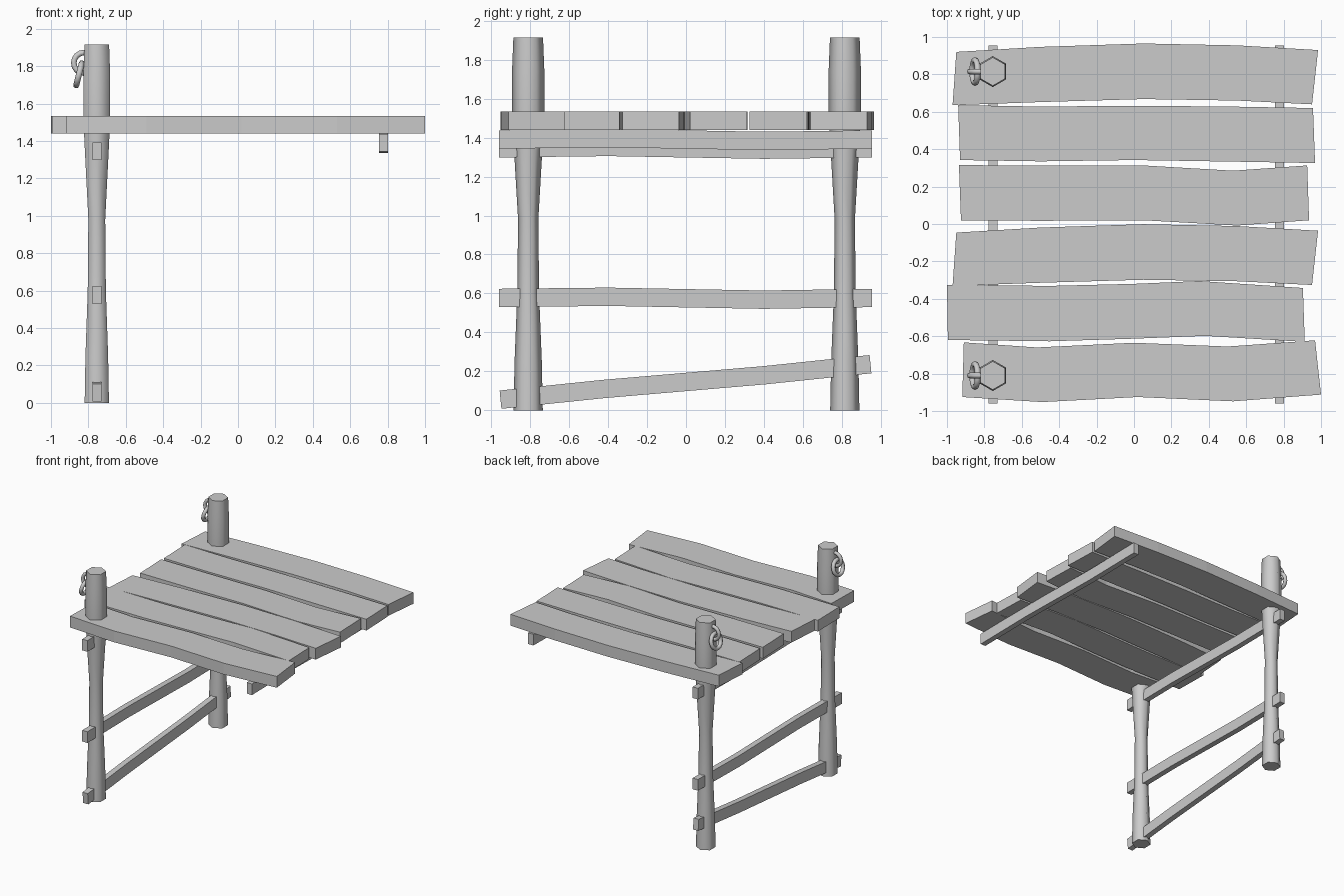
import bpy, bmesh, math
from mathutils import Matrix, Vector

if "Cube" in bpy.data.objects:
    bpy.data.objects.remove(bpy.data.objects["Cube"])


def new_object(name, bm, smooth_angle=None):
    bmesh.ops.recalc_face_normals(bm, faces=bm.faces)
    mesh = bpy.data.meshes.new(name)
    bm.to_mesh(mesh)
    bm.free()
    obj = bpy.data.objects.new(name, mesh)
    bpy.context.collection.objects.link(obj)
    if smooth_angle:
        bpy.ops.object.select_all(action='DESELECT')
        obj.select_set(True)
        bpy.context.view_layer.objects.active = obj
        bpy.ops.object.shade_smooth_by_angle(angle=math.radians(smooth_angle))
    return obj


def loft(name, sections, smooth_angle=None, closed=False):
    """Skin a list of cross-sections, capping the ends unless it is a closed loop."""
    bm = bmesh.new()
    rings = [[bm.verts.new(p) for p in s] for s in sections]
    pairs = list(zip(rings, rings[1:]))
    if closed:
        pairs.append((rings[-1], rings[0]))
    n = len(rings[0])
    for a, b in pairs:
        for i in range(n):
            j = (i + 1) % n
            bm.faces.new((a[i], a[j], b[j], b[i]))
    if not closed:
        bm.faces.new(rings[0])
        bm.faces.new(rings[-1])
    return new_object(name, bm, smooth_angle)


def plank(name, back, front):
    """Board between a back and a front edge, each a list of (x, y)."""
    lo, hi = 1.44, 1.535
    loft(name, [[(bx, by, lo), (bx, by, hi), (fx, fy, hi), (fx, fy, lo)]
                for (bx, by), (fx, fy) in zip(back, front)])


def rail(name, x, path, tilt=0):
    """Square-cut rail along y, path is a list of (y, z) centres."""
    h, w = 0.047, 0.024
    dy, dz = -math.sin(tilt) * h, math.cos(tilt) * h
    loft(name, [[(x - w, y - dy, z - dz), (x + w, y - dy, z - dz),
                 (x + w, y + dy, z + dz), (x - w, y + dy, z + dz)] for y, z in path])


def ring(name, centre, major, minor, rotation):
    place = Matrix.Translation(centre) @ rotation
    sections = []
    for i in range(16):
        a = math.tau * i / 16
        sections.append([place @ Vector(((major + minor * math.cos(b)) * math.cos(a),
                                         (major + minor * math.cos(b)) * math.sin(a),
                                         minor * math.sin(b)))
                         for b in (math.tau * k / 8 for k in range(8))])
    loft(name, sections, 60, closed=True)


# Deck planks, from back to front
def arched_plank(name, shift):
    plank(name,
          [(-.95, .92 + shift), (-.5, .947 + shift), (.05, .965 + shift),
           (.55, .955 + shift), (.984, .93 + shift)],
          [(-.97, .635 + shift), (-.5, .652 + shift), (.05, .668 + shift),
           (.55, .66 + shift), (.952, .64 + shift)])


arched_plank("deck_plank_1", 0)
plank("deck_plank_2",
      [(-.94, .635), (-.5, .628), (0, .632), (.5, .628), (.957, .62)],
      [(-.93, .342), (-.5, .335), (0, .342), (.5, .334), (.968, .326)])
plank("deck_plank_3",
      [(-.936, .315), (-.5, .312), (.05, .313), (.53, .285), (.926, .313)],
      [(-.925, .02), (-.5, .017), (.05, .02), (.55, -.008), (.936, .02)])
arched_plank("deck_plank_4", -.966)
plank("deck_plank_5",
      [(-1, -.326), (-.45, -.331), (0, -.32), (.35, -.305), (.903, -.342)],
      [(-.995, -.62), (-.45, -.627), (0, -.613), (.38, -.598), (.913, -.63)])
plank("deck_plank_6",
      [(-.91, -.633), (-.52, -.66), (0, -.635), (.5, -.655), (.968, -.622)],
      [(-.918, -.925), (-.49, -.952), (.02, -.925), (.53, -.948), (1, -.912)])

# Support beams and rails
rail("outer_beam", .778, [(-.96, 1.39), (-.4, 1.397), (.4, 1.383), (.955, 1.39)])
PX = -.755
rail("inner_beam", PX, [(-.96, 1.345), (-.4, 1.352), (.4, 1.338), (.955, 1.345)])
rail("middle_rail", PX, [(-.96, .577), (-.4, .583), (.4, .568), (.955, .577)])
rail("slanted_rail", PX, [(-.952, .055), (-.42, .11), (.4, .18), (.947, .237)],
     math.radians(5.5))

# Hexagonal posts with chain rings
PROFILE = [(0, .075), (.25, .070), (.6, .056), (.98, .052),
           (1.34, .073), (1.52, .083), (1.74, .083), (1.915, .076)]
for side, y in (("front", -.81), ("back", .815)):
    loft(side + "_post",
         [[(PX + r * math.sin(math.tau * k / 6), y + r * math.cos(math.tau * k / 6), z)
           for k in range(6)] for z, r in PROFILE], 65)
    ring(side + "_staple", (-.823, y, 1.818), .055, .015,
         Matrix.Rotation(math.radians(90), 4, 'X'))
    ring(side + "_hanging_ring", (-.85, y, 1.757), .061, .016,
         Matrix.Rotation(math.radians(104), 4, 'Y'))
